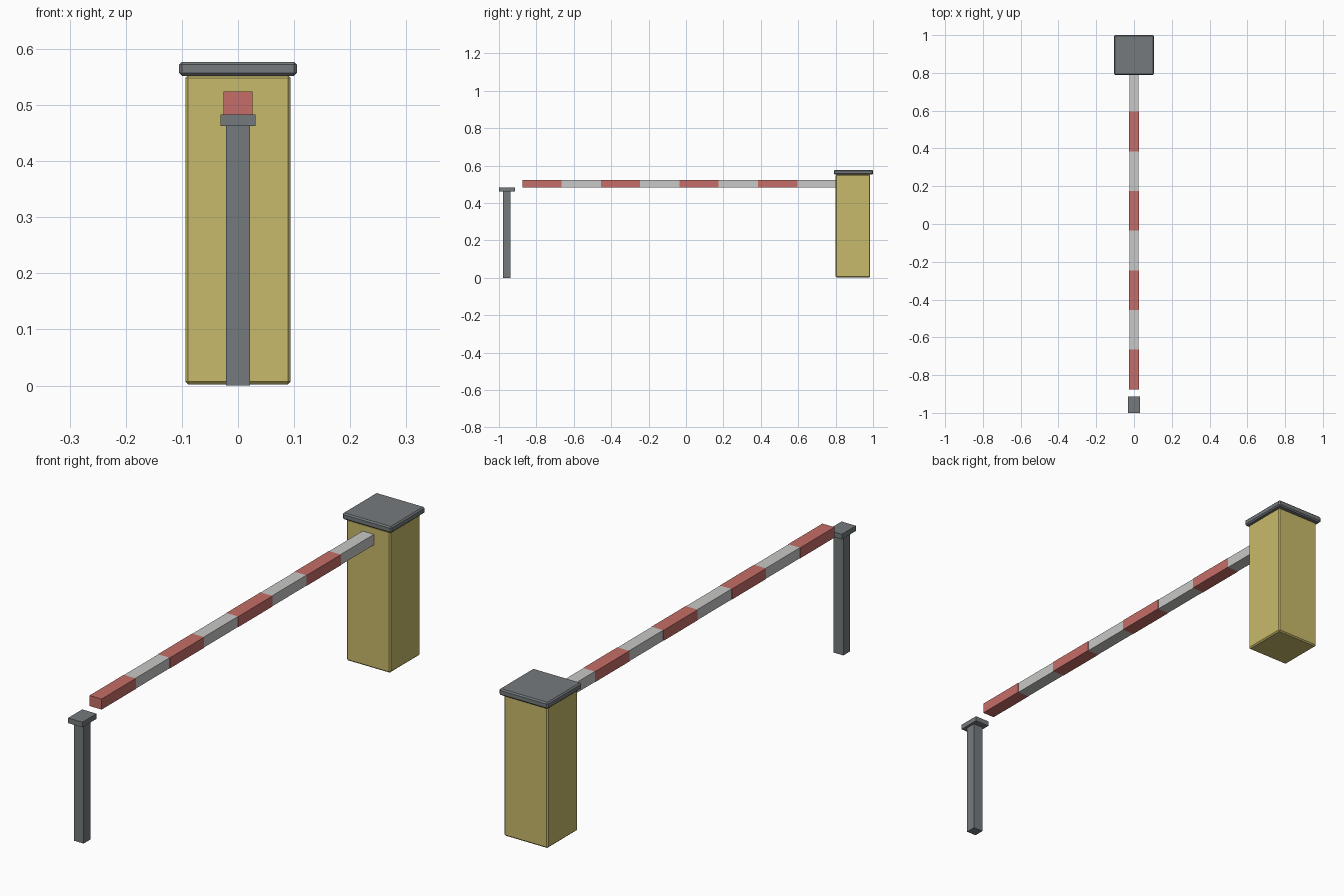
import bpy
import bmesh

cube = bpy.data.objects.get("Cube")
if cube:
    bpy.data.objects.remove(cube, do_unlink=True)


def material(name, rgb):
    mat = bpy.data.materials.new(name)
    mat.use_nodes = True
    mat.diffuse_color = (*rgb, 1)
    mat.node_tree.nodes["Principled BSDF"].inputs["Base Color"].default_value = (*rgb, 1)
    return mat


yellow = material("yellow paint", (0.58, 0.49, 0.145))
grey = material("dark grey metal", (0.178, 0.195, 0.205))
red = material("red paint", (0.56, 0.155, 0.135))
white = material("white paint", (0.58, 0.58, 0.57))


def box(name, low, high, mat, bevel=0):
    """Box between two corners, with optional chamfered edges."""
    bm = bmesh.new()
    bmesh.ops.create_cube(bm, size=1)
    for v in bm.verts:
        v.co = [low[i] if v.co[i] < 0 else high[i] for i in range(3)]
    mesh = bpy.data.meshes.new(name)
    bm.to_mesh(mesh)
    bm.free()
    obj = bpy.data.objects.new(name, mesh)
    bpy.context.collection.objects.link(obj)
    mesh.materials.append(mat)
    if bevel:
        mod = obj.modifiers.new("chamfer", 'BEVEL')
        mod.width = bevel
        mod.segments = 1
    return obj


# Cabinet and its lid
box("cabinet", (-0.094, 0.80, 0.002), (0.094, 0.985, 0.553), yellow, 0.005)
box("cabinet_lid", (-0.105, 0.79, 0.552), (0.105, 1.0, 0.577), grey, 0.005)

# Rest post with a flat cap
box("rest_post", (-0.021, -0.978, 0), (0.021, -0.937, 0.465), grey)
box("rest_post_cap", (-0.031, -1.0, 0.463), (0.031, -0.913, 0.483), grey)

# Striped boom: eight equal bands, red at the free end
start, step = -0.875, 0.21
for i in range(8):
    half = 0.026 if i % 2 == 0 else 0.0245
    y = start + i * step
    box(f"boom_band_{i + 1}", (-half, y, 0.483), (half, y + step, 0.524),
        red if i % 2 == 0 else white)
